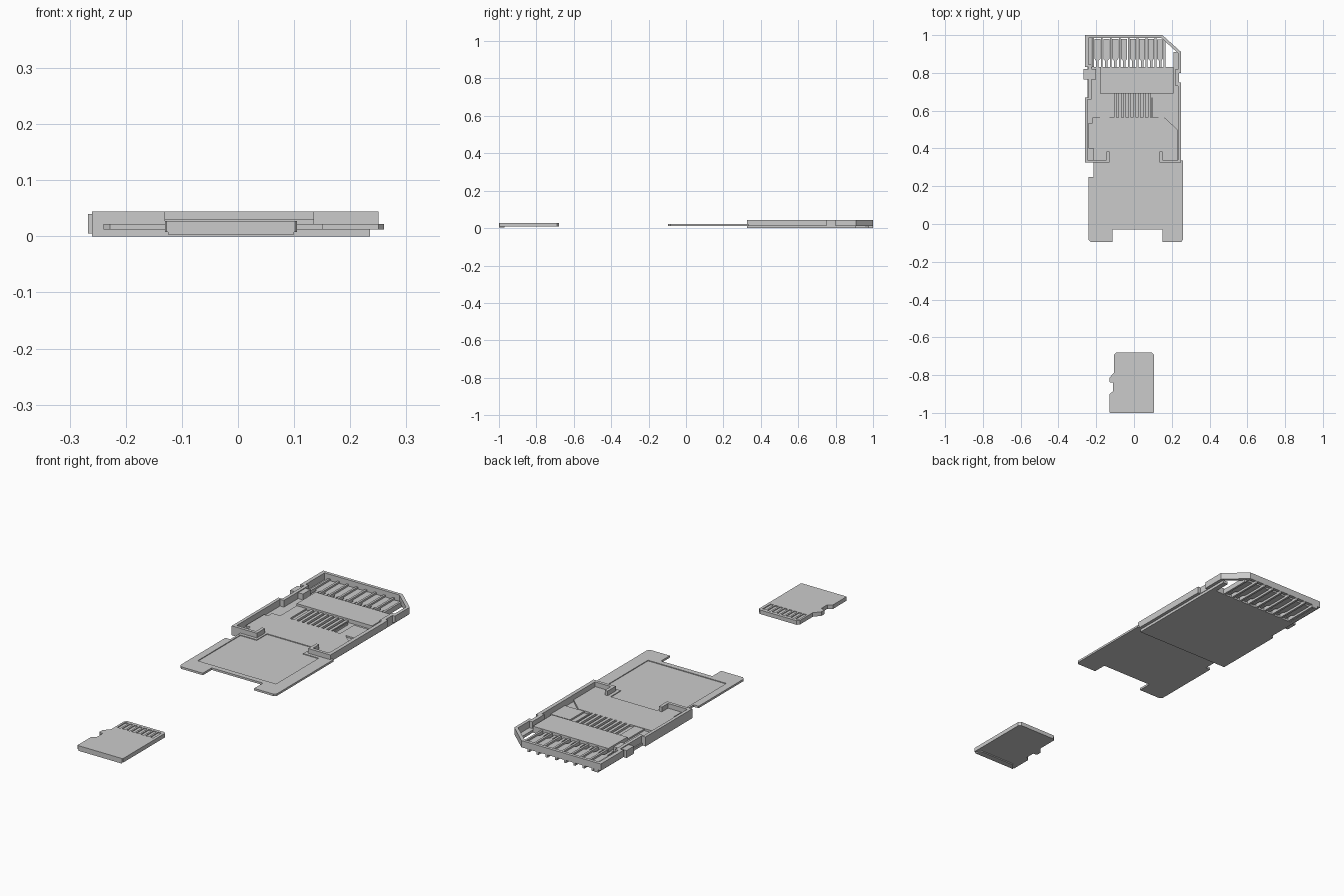
import bpy, bmesh

FLOOR, TOP = 0.0125, 0.044


def prism(name, pts, z0, z1):
    """Extrude a flat outline between two heights."""
    bm = bmesh.new()
    face = bm.faces.new([bm.verts.new((x, y, z0)) for x, y in pts])
    ret = bmesh.ops.extrude_face_region(bm, geom=[face])
    verts = [v for v in ret["geom"] if isinstance(v, bmesh.types.BMVert)]
    bmesh.ops.translate(bm, verts=verts, vec=(0, 0, z1 - z0))
    bmesh.ops.recalc_face_normals(bm, faces=bm.faces)
    me = bpy.data.meshes.new(name)
    bm.to_mesh(me)
    bm.free()
    ob = bpy.data.objects.new(name, me)
    bpy.context.collection.objects.link(ob)
    return ob


def box(name, x0, x1, y0, y1, z0, z1):
    return prism(name, [(x0, y0), (x1, y0), (x1, y1), (x0, y1)], z0, z1)


def cut(ob, cutters):
    """Subtract cutters, bake the result and remove the cutters."""
    for c in cutters:
        m = ob.modifiers.new("cut", "BOOLEAN")
        m.operation, m.solver, m.object = "DIFFERENCE", "EXACT", c
    dg = bpy.context.evaluated_depsgraph_get()
    me = bpy.data.meshes.new_from_object(ob.evaluated_get(dg))
    ob.modifiers.clear()
    ob.data = me
    for c in cutters:
        bpy.data.objects.remove(c)


# Adapter floor
prism("adapter_floor", [(-0.26, 0.325), (0.235, 0.325), (0.235, 0.91), (0.21, 0.91),
                        (0.21, 0.83), (-0.225, 0.83), (-0.225, 1.0), (-0.245, 1.0),
                        (-0.245, 0.83), (-0.245, 0.67), (-0.26, 0.67)], 0, FLOOR)

# Perimeter wall, open at the front for the small card
outer = [(-0.13, 0.325), (-0.26, 0.325), (-0.26, 0.67), (-0.24, 0.67), (-0.24, 0.83),
         (-0.26, 0.83), (-0.26, 1.0), (0.15, 1.0), (0.25, 0.91), (0.25, 0.80),
         (0.237, 0.80), (0.237, 0.75), (0.25, 0.75), (0.25, 0.325), (0.135, 0.325)]
inner = [(0.135, 0.385), (0.15, 0.385), (0.15, 0.34), (0.232, 0.34), (0.232, 0.73),
         (0.22, 0.73), (0.22, 0.82), (0.235, 0.82), (0.235, 0.903), (0.144, 0.985),
         (-0.242, 0.985), (-0.242, 0.845), (-0.225, 0.845), (-0.225, 0.66),
         (-0.245, 0.66), (-0.245, 0.34), (-0.145, 0.34), (-0.145, 0.385), (-0.13, 0.385)]
prism("perimeter_wall", outer + inner, FLOOR, TOP)

# Write-lock slider on the left edge
box("lock_slider", -0.267, -0.2, 0.765, 0.82, 0.005, 0.040)

# Raised bridge across the contacts
box("contact_bridge", -0.18, 0.21, 0.69, 0.83, FLOOR, 0.030)

# Rear ribs and the large contacts between them
pitch = 0.0475
for i in range(9):
    x = -0.218 + i * pitch
    end = min(1.0, 1.0 - max(0, x + 0.012 - 0.15) * 0.9)
    box(f"rear_rib_{i}", x - 0.005, x + 0.005, 0.83, end, 0, 0.024)
for i in range(8):
    x = -0.218 + (i + 0.5) * pitch
    end = min(0.98, 0.98 - max(0, x + 0.014 - 0.15) * 0.9)
    prism(f"large_contact_{i}", [(x - 0.007, 0.82), (x + 0.007, 0.82), (x + 0.007, 0.865),
                                 (x + 0.016, 0.875), (x + 0.016, end), (x - 0.016, end),
                                 (x - 0.016, 0.875), (x - 0.007, 0.865)], 0.008, 0.018)

# Spring fingers for the small card and the ledges beside them
for i in range(8):
    x = -0.1 + i * 0.0257
    box(f"spring_finger_{i}", x - 0.007, x + 0.007, 0.56, 0.70, FLOOR, 0.022)
box("left_ledge", -0.18, -0.13, 0.565, 0.69, FLOOR, 0.020)
box("right_ledge", 0.13, 0.23, 0.565, 0.67, FLOOR, 0.020)
box("right_ledge_rib", 0.093, 0.099, 0.56, 0.67, FLOOR, 0.022)

# Sliding cover plate, partly pulled out of the body
plate = prism("cover_plate", [
    (-0.24, -0.083), (-0.228, -0.095), (-0.115, -0.095), (-0.115, -0.03), (0.15, -0.03),
    (0.15, -0.095), (0.25, -0.095), (0.26, -0.083), (0.26, 0.335), (0.23, 0.335),
    (0.23, 0.5), (0.16, 0.565), (-0.22, 0.565), (-0.22, 0.535), (-0.24, 0.535),
    (-0.24, 0.40), (-0.215, 0.40), (-0.215, 0.25), (-0.24, 0.25)], FLOOR, 0.022)
cut(plate, [prism("recess_cutter", [(-0.205, -0.005), (0.2, -0.005), (0.2, 0.31),
                                    (0.12, 0.31), (0.12, 0.385), (-0.12, 0.385),
                                    (-0.12, 0.31), (-0.205, 0.31)], 0.0185, 0.03)])

# Small memory card
card = prism("small_card", [
    (-0.127, -1), (0.102, -1), (0.105, -0.997), (0.105, -0.69), (0.095, -0.68),
    (-0.095, -0.68), (-0.105, -0.69), (-0.105, -0.785), (-0.13, -0.815), (-0.13, -0.835),
    (-0.125, -0.84), (-0.11, -0.84), (-0.11, -0.885), (-0.13, -0.9), (-0.13, -0.997)],
    0.008, 0.027)
cut(card, [box(f"pad_cutter_{i}", -0.095 + i * 0.0243, -0.079 + i * 0.0243,
               -0.755, -0.695, 0.023, 0.04) for i in range(8)])

# Grip lip under the small card
prism("card_lip", [(-0.125, -1), (0.1, -1), (0.08, -0.97), (-0.1, -0.97)], 0.003, 0.008)
